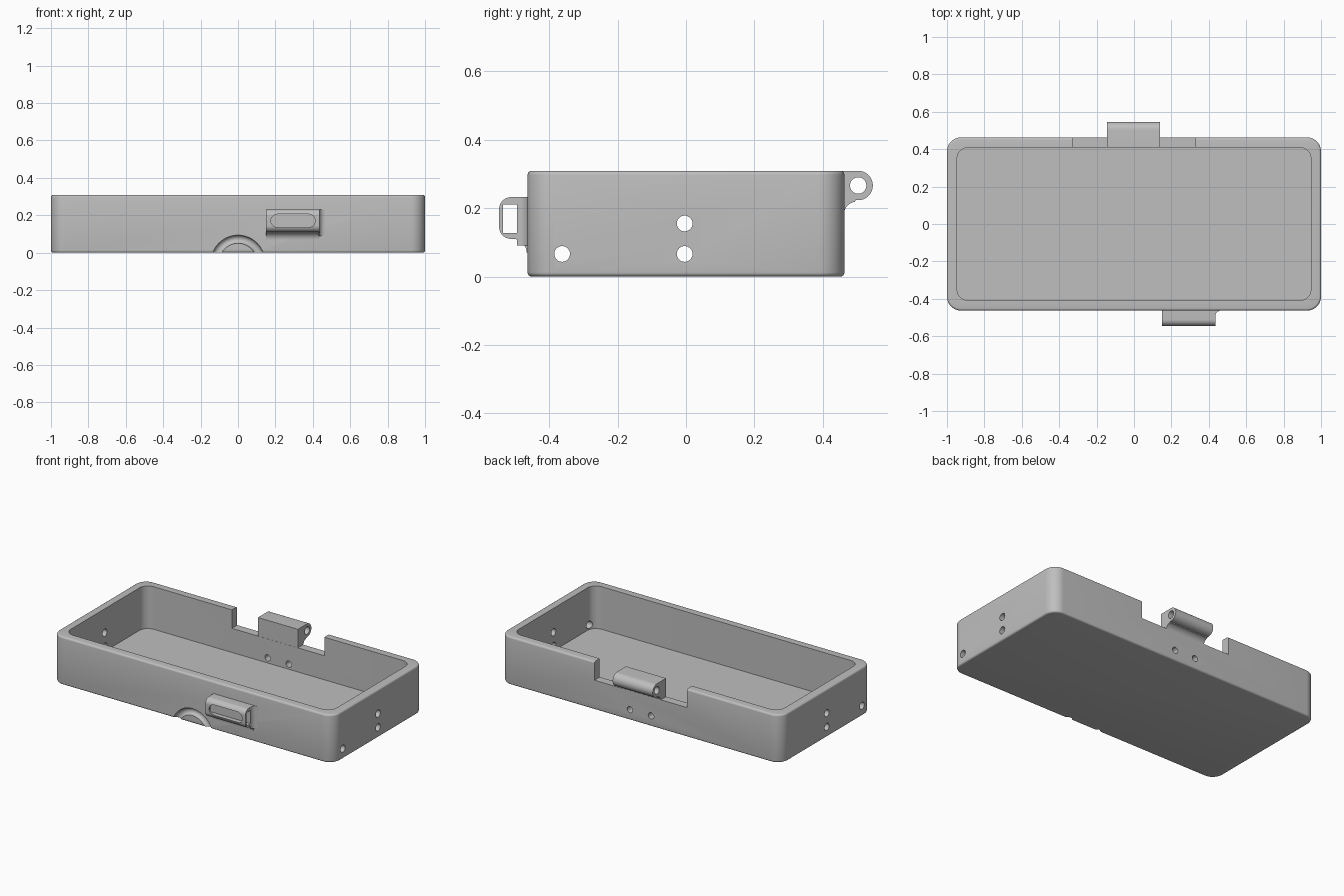
import bpy
import bmesh
from math import sin, cos, pi, radians

cube = bpy.data.objects.get("Cube")
if cube:
    bpy.data.objects.remove(cube, do_unlink=True)

grey = bpy.data.materials.new("plain grey")
grey.use_nodes = True
grey.diffuse_color = (0.52, 0.52, 0.52, 1)
grey.node_tree.nodes["Principled BSDF"].inputs["Base Color"].default_value = grey.diffuse_color


def make(name, bm):
    bmesh.ops.recalc_face_normals(bm, faces=bm.faces)
    mesh = bpy.data.meshes.new(name)
    bm.to_mesh(mesh)
    bm.free()
    mesh.materials.append(grey)
    obj = bpy.data.objects.new(name, mesh)
    bpy.context.collection.objects.link(obj)
    return obj


def arc(u, v, r, start, end, n=10):
    angles = [radians(start + (end - start) * i / n) for i in range(n + 1)]
    return [(u + r * cos(a), v + r * sin(a)) for a in angles]


def prism(name, points, axis, lo, hi):
    """Extrude a 2D profile along an axis; the profile uses the other two axes in order."""
    bm = bmesh.new()

    def place(p, d):
        co = list(p)
        co.insert(axis, d)
        return bm.verts.new(co)
    a = [place(p, lo) for p in points]
    b = [place(p, hi) for p in points]
    bm.faces.new(a)
    bm.faces.new(b)
    for i in range(len(a)):
        bm.faces.new((a[i - 1], a[i], b[i], b[i - 1]))
    return make(name, bm)


def box(name, x, y, z):
    return prism(name, [(x[0], y[0]), (x[1], y[0]), (x[1], y[1]), (x[0], y[1])], 2, *z)


def rod(name, u, v, r, axis, lo, hi):
    return prism(name, arc(u, v, r, 0, 348.75, 31), axis, lo, hi)


def activate(obj):
    bpy.ops.object.select_all(action='DESELECT')
    obj.select_set(True)
    bpy.context.view_layer.objects.active = obj


def cut(obj, cutter):
    cutter.hide_render = True
    mod = obj.modifiers.new("cut", 'BOOLEAN')
    mod.operation = 'DIFFERENCE'
    mod.solver = 'EXACT'
    mod.object = cutter
    activate(obj)
    bpy.ops.object.modifier_apply(modifier=mod.name)
    bpy.data.objects.remove(cutter, do_unlink=True)


def smooth(obj):
    activate(obj)
    bpy.ops.object.shade_smooth_by_angle(angle=radians(32))


# Open tray: rounded rectangle rings up the outside and down the inside
HX, HY, TOP, R, WALL, FLOOR, EDGE = 1.0, 0.463, 0.309, 0.075, 0.054, 0.035, 0.012


def ring(bm, inset, z, r):
    verts = []
    for k, (sx, sy) in enumerate(((1, 1), (-1, 1), (-1, -1), (1, -1))):
        cx, cy = sx * (HX - inset - r), sy * (HY - inset - r)
        verts += [bm.verts.new((x, y, z)) for x, y in arc(cx, cy, r, 90 * k, 90 * k + 90)]
    return verts


bm = bmesh.new()
levels = []
for i in range(5):
    a = pi / 2 * i / 4
    levels.append((EDGE * (1 - sin(a)), EDGE * (1 - cos(a)), R - EDGE * (1 - sin(a))))
levels += [(s, TOP - z, r) for s, z, r in reversed(levels)]
levels += [(WALL, TOP, 0.06), (WALL, FLOOR, 0.06)]
rings = [ring(bm, *lv) for lv in levels]
for lower, upper in zip(rings, rings[1:]):
    for i in range(len(lower)):
        bm.faces.new((lower[i - 1], lower[i], upper[i], upper[i - 1]))
bm.faces.new(rings[0])
bm.faces.new(rings[-1])
tray = make("tray", bm)

# Hinge notch, screw holes and curved groove
cut(tray, box("notch_cutter", (-0.33, 0.328), (0.38, 0.5), (0.19, 0.4)))
for y, z in ((-0.362, 0.066), (-0.004, 0.066), (-0.004, 0.155)):
    cut(tray, rod("side_hole_cutter", y, z, 0.023, 0, -1.1, 1.1))
for x in (-0.075, 0.075):
    cut(tray, rod("back_hole_cutter", x, 0.068, 0.02, 1, 0.35, 0.5))
bpy.ops.mesh.primitive_torus_add(location=(0, -HY, -0.05), rotation=(pi / 2, 0, 0),
                                 major_radius=0.122, minor_radius=0.022,
                                 major_segments=64, minor_segments=16)
groove = bpy.context.object
groove.data.materials.append(grey)
cut(tray, groove)
smooth(tray)

# Hinge knuckle on the back wall
profile = [(0.41, TOP), (0.41, 0.19), (0.455, 0.18)]
profile += arc(0.50, 0.18, 0.039, 180, 100) + arc(0.503, 0.266, 0.043, -100, 90, 20)
hinge = prism("hinge_knuckle", profile, 0, -0.145, 0.14)
cut(hinge, rod("pin_cutter", 0.503, 0.266, 0.024, 0, -0.3, 0.3))
smooth(hinge)

# Latch loop on the front wall
profile = [(-0.455, 0.07)] + arc(-0.506, 0.07, 0.04, 0, 90)
profile += arc(-0.511, 0.145, 0.035, 270, 180) + arc(-0.511, 0.197, 0.035, 180, 90)
profile += [(-0.455, 0.232)]
latch = prism("latch_loop", profile, 0, 0.15, 0.435)
cut(latch, box("slot_cutter", (0.1, 0.5), (-0.535, -0.494), (0.127, 0.211)))
window = arc(0.378, 0.171, 0.035, -90, 90) + arc(0.211, 0.171, 0.035, 90, 270)
cut(latch, prism("window_cutter", window, 1, -0.6, -0.51))
smooth(latch)

# Curved fillet joining the latch side to the wall
fillet = [(0.43, -0.455), (0.43, -0.494)] + arc(0.465, -0.494, 0.031, 180, 90) + [(0.465, -0.455)]
smooth(prism("latch_fillet", fillet, 2, 0.09, 0.232))
bpy.ops.object.select_all(action='DESELECT')
